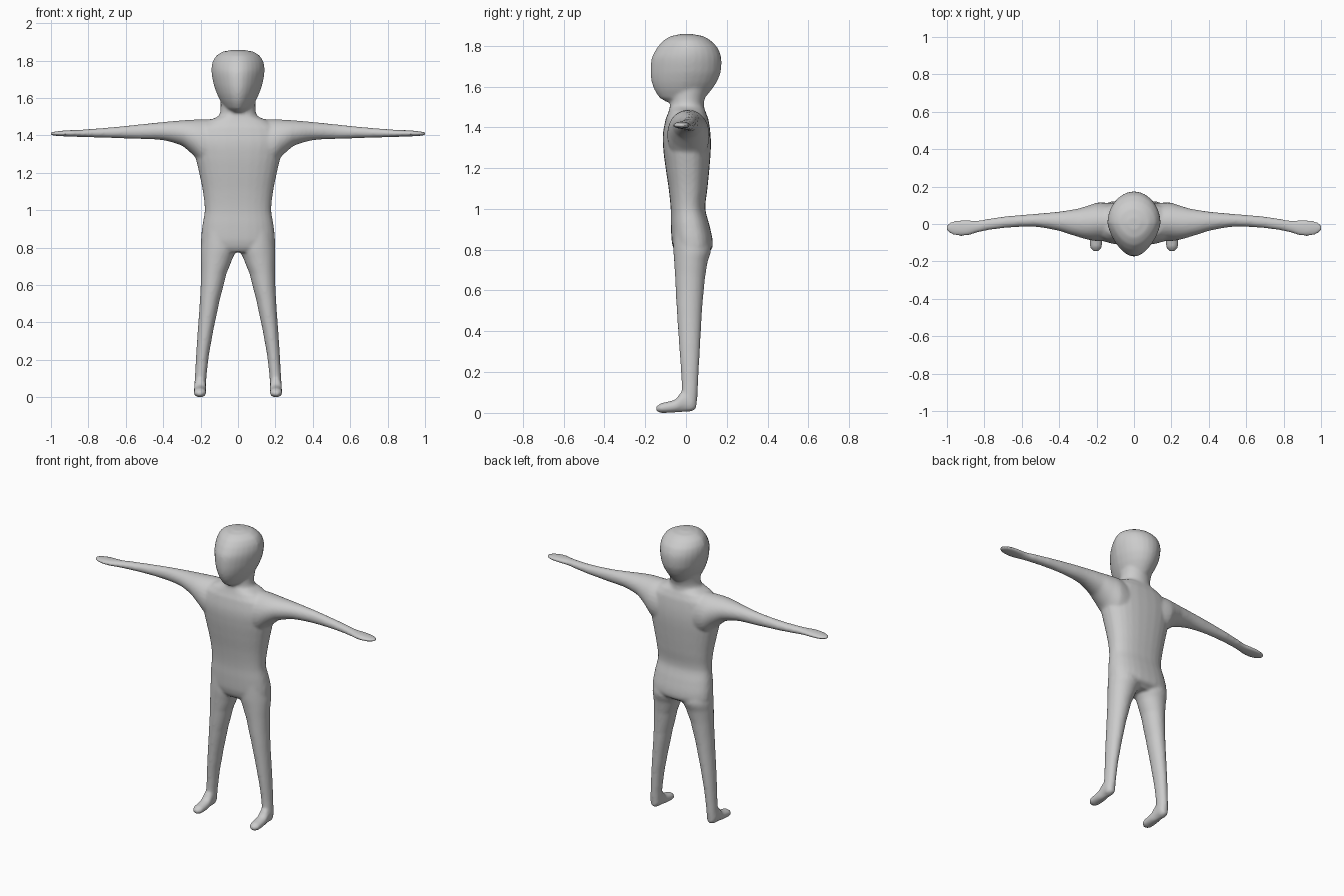
import bpy, bmesh, math
from mathutils import Vector

SIDES, STEPS = 28, 5
bm = bmesh.new()


def spline(p0, p1, p2, p3, t):
    # Catmull-Rom blend of one number
    return 0.5 * (2 * p1 + (p2 - p0) * t + (2 * p0 - 5 * p1 + 4 * p2 - p3) * t * t
                  + (3 * p1 - p0 - 3 * p2 + p3) * t ** 3)


def loft(axis, rings, power=2.0, taper=0.0, mirror=False):
    """Rings are (position, u min, u max, v min, v max) along the axis."""
    dense = []
    for i in range(len(rings) - 1):
        ends = [rings[max(i - 1, 0)], rings[i], rings[i + 1], rings[min(i + 2, len(rings) - 1)]]
        for s in range(STEPS):
            t = s / STEPS
            vals = [spline(*[e[k] for e in ends], t) for k in range(1, 5)]
            dense.append([ends[1][0] + (ends[2][0] - ends[1][0]) * t] + vals)
    dense.append(rings[-1])
    for sign in ((1, -1) if mirror else (1,)):
        loops = []
        for a, u0, u1, v0, v1 in dense:
            loop = []
            for j in range(SIDES):
                ang = 2 * math.pi * j / SIDES
                c, s = math.cos(ang), math.sin(ang)
                c = math.copysign(abs(c) ** (2 / power), c)
                s = math.copysign(abs(s) ** (2 / power), s)
                u = (u0 + u1) / 2 + (u1 - u0) / 2 * c * (1 + taper * min(s, 0))
                v = (v0 + v1) / 2 + (v1 - v0) / 2 * s
                p = {'z': (u, v, a), 'x': (a, u, v), 'y': (u, a, v)}[axis]
                loop.append(bm.verts.new((p[0] * sign, p[1], p[2])))
            loops.append(loop)
        faces = [bm.faces.new(loops[0]), bm.faces.new(loops[-1][::-1])]
        for lo, hi in zip(loops, loops[1:]):
            for j in range(SIDES):
                k = (j + 1) % SIDES
                faces.append(bm.faces.new((lo[k], lo[j], hi[j], hi[k])))
        bmesh.ops.recalc_face_normals(bm, faces=faces)


# Torso
loft('z', [(0.775, -.13, .13, -.045, .09), (0.80, -.19, .19, -.06, .125), (0.84, -.198, .198, -.07, .131),
           (0.92, -.19, .19, -.074, .115), (1.0, -.178, .178, -.075, .095), (1.1, -.188, .188, -.085, .105),
           (1.2, -.208, .208, -.10, .115), (1.3, -.23, .23, -.112, .122), (1.37, -.24, .24, -.113, .12),
           (1.44, -.22, .22, -.10, .11), (1.48, -.16, .16, -.085, .095), (1.50, -.11, .11, -.08, .085)], power=2.4)
# Neck
loft('z', [(1.42, -.14, .14, -.08, .09), (1.49, -.11, .11, -.08, .09), (1.53, -.094, .094, -.077, .09),
           (1.62, -.095, .095, -.08, .12)])
# Head, narrowing towards the face
loft('z', [(1.525, -.045, .045, -.10, .03), (1.545, -.07, .07, -.13, .09), (1.58, -.092, .092, -.153, .122),
           (1.62, -.112, .112, -.168, .150), (1.67, -.130, .130, -.174, .170), (1.74, -.142, .142, -.168, .173),
           (1.79, -.137, .137, -.142, .155), (1.825, -.117, .117, -.112, .122), (1.847, -.083, .083, -.075, .085),
           (1.857, -.035, .035, -.03, .035)], taper=0.22)
# Arms and hands
loft('x', [(.10, -.09, .11, 1.20, 1.488), (.19, -.092, .115, 1.24, 1.486), (.24, -.085, .10, 1.295, 1.484),
           (.30, -.068, .082, 1.345, 1.48), (.40, -.037, .066, 1.374, 1.471), (.53, -.015, .054, 1.381, 1.458),
           (.68, -.020, .042, 1.386, 1.443), (.78, -.033, .028, 1.389, 1.435), (.84, -.046, .018, 1.391, 1.430),
           (.89, -.062, .021, 1.393, 1.428), (.94, -.064, .020, 1.395, 1.425), (.98, -.053, .012, 1.398, 1.420),
           (1.004, -.033, -.008, 1.402, 1.416)], mirror=True)
# Legs
loft('z', [(.90, .02, .185, -.06, .10), (.80, .006, .199, -.062, .122), (.74, .03, .199, -.058, .106),
           (.66, .062, .198, -.053, .093), (.52, .098, .204, -.046, .080), (.3, .142, .219, -.032, .068),
           (.15, .164, .228, -.022, .060), (.06, .171, .233, -.022, .055), (.025, .176, .231, -.015, .048),
           (.012, .185, .222, -.005, .04)], mirror=True)
# Feet
loft('y', [(.050, .185, .220, .02, .06), (.03, .172, .233, .008, .10), (-.02, .171, .234, .004, .105),
           (-.05, .169, .236, .002, .068), (-.09, .169, .237, 0, .055), (-.125, .172, .235, 0, .047),
           (-.146, .188, .220, .008, .032)], mirror=True)

mesh = bpy.data.meshes.new("body")
bm.to_mesh(mesh)
bm.free()
body = bpy.data.objects.new("body", mesh)
bpy.context.collection.objects.link(body)
bpy.context.view_layer.objects.active = body
body.select_set(True)

# Fuse the parts into one skin and soften the joins
skin = body.modifiers.new("fuse", 'REMESH')
skin.mode = 'VOXEL'
skin.voxel_size = 0.008
skin.use_smooth_shade = True
soft = body.modifiers.new("soften", 'SMOOTH')
soft.factor, soft.iterations = 0.5, 7
for name in ("fuse", "soften"):
    bpy.ops.object.modifier_apply(modifier=name)
bpy.ops.object.shade_smooth()

grey = bpy.data.materials.new("light grey")
grey.diffuse_color = (0.6, 0.6, 0.6, 1)
body.data.materials.clear()
body.data.materials.append(grey)
